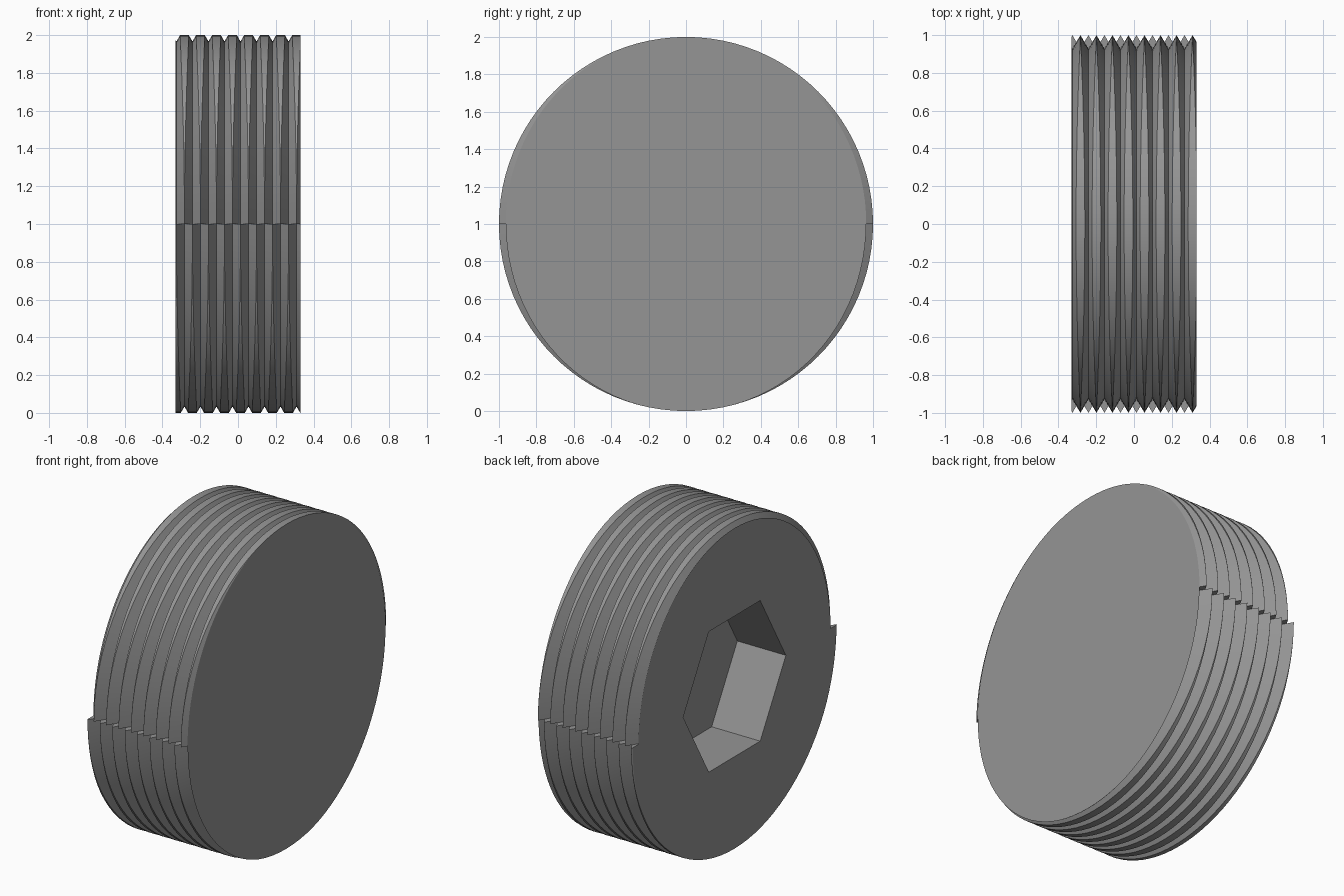
import bpy, bmesh, math

if "Cube" in bpy.data.objects:
    bpy.data.objects.remove(bpy.data.objects["Cube"])

HALF = 0.331            # half length along x
STEP = 0.0424           # spacing between upper and lower grooves
FIRST = -0.326          # first groove valley (upper half)
SLOPE = 1.72            # steepness of the V flanks
TOP_W = 0.0194          # half width of a groove at top and bottom
SEG = 48                # segments per half turn
HEX_R, FLOOR_X = 0.5, 0.0


def groove_width(a):
    return STEP * math.cos(a) ** 2 + TOP_W * math.sin(a) ** 2


def radius(x, a, lower):
    """Radius of the threaded surface; grooves alternate between the halves."""
    start = FIRST + (STEP if lower else 0)
    off = abs((x - start + STEP) % (2 * STEP) - STEP)
    return 1 - SLOPE * max(0, groove_width(a) - off)


def point(x, r, a):
    return (x, r * math.cos(a), 1 + r * math.sin(a))


def profile(a, lower):
    """Positions along x of groove valleys, flanks and edges, clipped to the ends."""
    w = groove_width(a)
    start = FIRST + (STEP if lower else 0)
    xs = [-HALF]
    for k in range(-1, 9):
        xs += [start + 2 * k * STEP + w * f for f in (-1, -0.5, 0, 0.5, 1)]
    xs.append(HALF)
    return [min(HALF, max(-HALF, x)) for x in xs]


def hex_radius(a):
    t = a % (math.pi / 3) - math.pi / 6
    return HEX_R * math.cos(math.pi / 6) / math.cos(t)


bm = bmesh.new()


def face(pts):
    clean = []
    for p in pts:
        if all(math.dist(p, q) > 1e-5 for q in clean):
            clean.append(p)
    if len(clean) > 2:
        bm.faces.new([bm.verts.new(p) for p in clean])


for lower in (False, True):
    base = math.pi if lower else 0
    for i in range(SEG):
        a, b = (base + math.pi * j / SEG for j in (i, i + 1))
        pa = [point(x, radius(x, a, lower), a) for x in profile(a, lower)]
        pb = [point(x, radius(x, b, lower), b) for x in profile(b, lower)]
        # threaded surface
        for j in range(len(pa) - 1):
            face([pa[j], pa[j + 1], pb[j + 1], pb[j]])
        # closed end, socket end, socket wall and socket floor
        ha, hb = hex_radius(a), hex_radius(b)
        rim_a, rim_b = point(-HALF, ha, a), point(-HALF, hb, b)
        floor_a, floor_b = point(FLOOR_X, ha, a), point(FLOOR_X, hb, b)
        face([pa[-1], (HALF, 0, 1), pb[-1]])
        face([pa[0], pb[0], rim_b, rim_a])
        face([rim_a, rim_b, floor_b, floor_a])
        face([floor_a, floor_b, (FLOOR_X, 0, 1)])

# small steps where the two halves meet
for a in (0, math.pi):
    xs = [-HALF] + [FIRST + k * STEP / 2 for k in range(0, 31)] + [HALF]
    xs = [x for x in xs if -HALF <= x <= HALF]
    for x0, x1 in zip(xs, xs[1:]):
        face([point(x0, radius(x0, a, False), a), point(x1, radius(x1, a, False), a),
              point(x1, radius(x1, a, True), a), point(x0, radius(x0, a, True), a)])

bmesh.ops.remove_doubles(bm, verts=bm.verts, dist=1e-5)
bmesh.ops.recalc_face_normals(bm, faces=bm.faces)

mesh = bpy.data.meshes.new("threaded_plug")
bm.to_mesh(mesh)
bm.free()
plug = bpy.data.objects.new("threaded_plug", mesh)
bpy.context.collection.objects.link(plug)

grey = bpy.data.materials.new("plain grey")
grey.diffuse_color = (0.3, 0.3, 0.3, 1)
grey.use_nodes = True
grey.node_tree.nodes["Principled BSDF"].inputs["Base Color"].default_value = grey.diffuse_color
mesh.materials.append(grey)

bpy.context.view_layer.objects.active = plug
plug.select_set(True)
bpy.ops.object.shade_smooth_by_angle(angle=math.radians(30))
